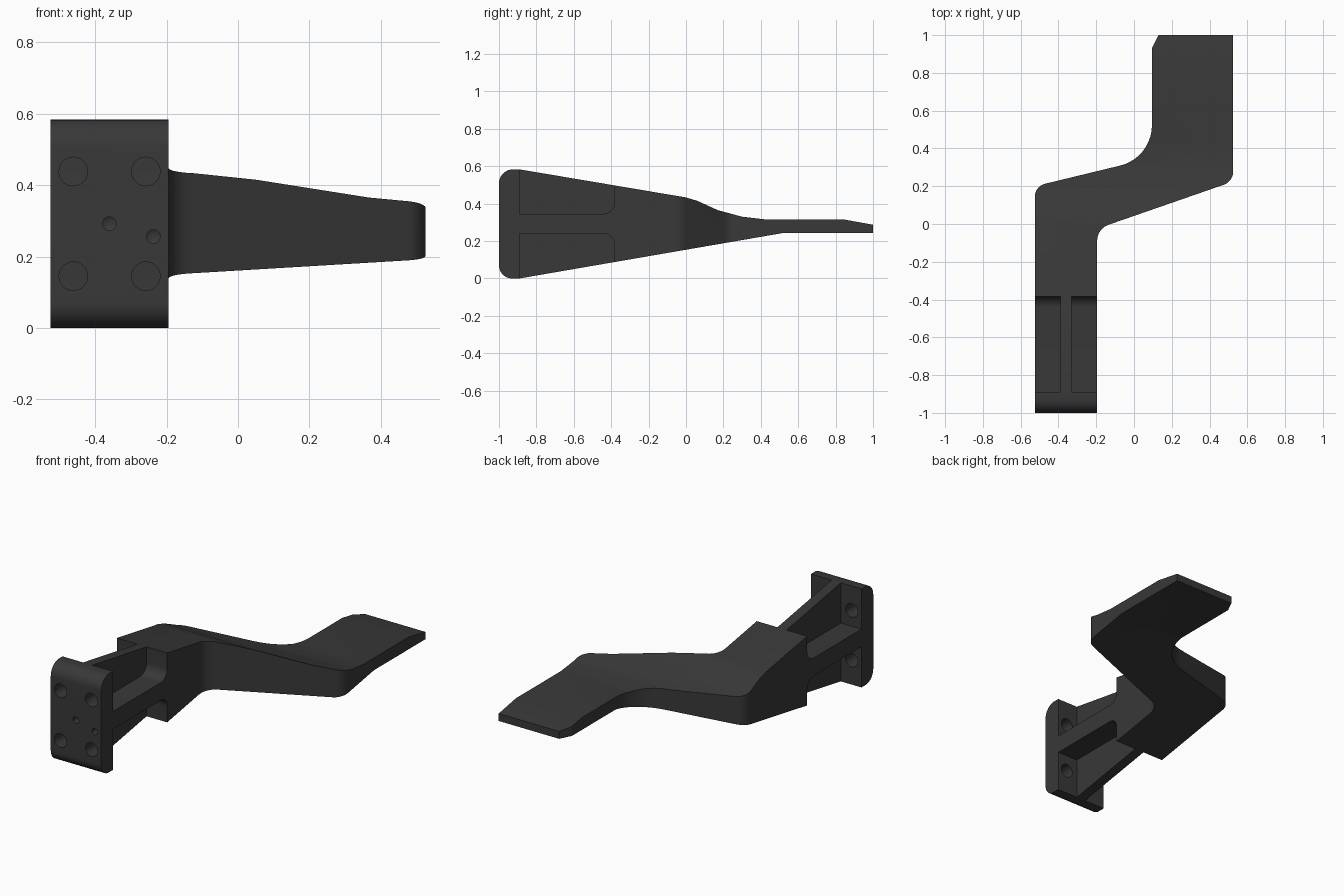
import bpy, bmesh, math
from mathutils import Vector

if "Cube" in bpy.data.objects:
    bpy.data.objects.remove(bpy.data.objects["Cube"])


def fillet(points, segs=10):
    """Round polygon corners given as (u, v) or (u, v, radius)."""
    out, n = [], len(points)
    for i, p in enumerate(points):
        c = Vector(p[:2])
        if len(p) < 3:
            out.append(c)
            continue
        a = (Vector(points[i - 1][:2]) - c).normalized()
        b = (Vector(points[(i + 1) % n][:2]) - c).normalized()
        half = a.angle(b) / 2
        r, t = p[2], p[2] / math.tan(half)
        centre = c + (a + b).normalized() * r / math.sin(half)
        s, e = c + a * t - centre, c + b * t - centre
        sweep = s.angle(e)
        for k in range(segs + 1):
            f = k / segs
            out.append(centre + (s * math.sin((1 - f) * sweep)
                                 + e * math.sin(f * sweep)) / math.sin(sweep))
    return out


def prism(name, outline, place, lo, hi):
    """Extrude a 2D outline from lo to hi; place maps (u, v, w) to xyz."""
    bm = bmesh.new()
    rings = [[bm.verts.new(place(p.x, p.y, w)) for p in outline] for w in (lo, hi)]
    bm.faces.new(rings[0])
    bm.faces.new(rings[1])
    n = len(outline)
    for i in range(n):
        j = (i + 1) % n
        bm.faces.new((rings[0][i], rings[0][j], rings[1][j], rings[1][i]))
    bmesh.ops.recalc_face_normals(bm, faces=bm.faces)
    mesh = bpy.data.meshes.new(name)
    bm.to_mesh(mesh)
    bm.free()
    ob = bpy.data.objects.new(name, mesh)
    bpy.context.collection.objects.link(ob)
    return ob


def boolean(target, tool, op):
    bpy.context.view_layer.objects.active = target
    mod = target.modifiers.new(op, 'BOOLEAN')
    mod.operation, mod.object, mod.solver = op, tool, 'EXACT'
    bpy.ops.object.modifier_apply(modifier=mod.name)
    bpy.data.objects.remove(tool)


def along_x(u, v, w): return (w, u, v)
def along_z(u, v, w): return (u, v, w)


# Bracket body: cranked plan outline intersected with tapering side outline
plan = fillet([(-0.525, -1), (-0.195, -1), (-0.195, -0.025, 0.09),
               (0.525, 0.225, 0.075), (0.525, 1), (0.13, 1), (0.095, 0.93),
               (0.095, 0.35, 0.22), (-0.525, 0.2, 0.07)])
side = fillet([(-1, 0, 0.07), (-0.89, 0), (0.52, 0.243), (1, 0.243),
               (1, 0.287), (0.84, 0.316), (0.42, 0.316), (0.30, 0.33),
               (0.17, 0.365), (0.06, 0.415), (0.0, 0.433), (-0.89, 0.583),
               (-1, 0.583, 0.075)])
body = prism("offset_bracket", plan, along_z, -0.1, 0.8)
boolean(body, prism("side_cutter", side, along_x, -0.7, 0.7), 'INTERSECT')

# Four pockets leaving a thin vertical web and a wide horizontal rib
for x0, x1 in ((-0.7, -0.39), (-0.33, 0.0)):
    for inner, outer in ((0.345, 0.8), (0.24, -0.2)):
        pocket = fillet([(-0.89, outer), (-0.89, inner),
                         (-0.383, inner, 0.06), (-0.383, outer)])
        boolean(body, prism("pocket_cutter", pocket, along_x, x0, x1), 'DIFFERENCE')


def drill(x, z, r, depth, tip=0.0):
    """Hole from the front face with an optional conical bottom."""
    bm = bmesh.new()
    rings = []
    for y in (-1.1, -1 + depth):
        rings.append([bm.verts.new((x + r * math.cos(a * math.tau / 32), y,
                                    z + r * math.sin(a * math.tau / 32))) for a in range(32)])
    end = bm.verts.new((x, -1 + depth + tip, z))
    bm.faces.new(rings[0])
    for i in range(32):
        j = (i + 1) % 32
        bm.faces.new((rings[0][i], rings[0][j], rings[1][j], rings[1][i]))
        bm.faces.new((rings[1][i], rings[1][j], end))
    bmesh.ops.recalc_face_normals(bm, faces=bm.faces)
    mesh = bpy.data.meshes.new("drill_cutter")
    bm.to_mesh(mesh)
    bm.free()
    ob = bpy.data.objects.new("drill_cutter", mesh)
    bpy.context.collection.objects.link(ob)
    boolean(body, ob, 'DIFFERENCE')


# Four mounting bolt holes through the plate and two small blind dowel holes
for x in (-0.461, -0.258):
    for z in (0.145, 0.438):
        drill(x, z, 0.04, 0.2, 0.01)
for x, z in ((-0.36, 0.292), (-0.237, 0.256)):
    drill(x, z, 0.019, 0.09, 0.011)

# Dark finish and smooth fillets
mat = bpy.data.materials.new("dark_metal")
mat.diffuse_color = (0.04, 0.04, 0.04, 1)
mat.use_nodes = True
mat.node_tree.nodes["Principled BSDF"].inputs["Base Color"].default_value = mat.diffuse_color
body.data.materials.clear()
body.data.materials.append(mat)
for o in bpy.context.selected_objects:
    o.select_set(False)
body.select_set(True)
bpy.context.view_layer.objects.active = body
bpy.ops.object.shade_smooth_by_angle(angle=math.radians(20))
